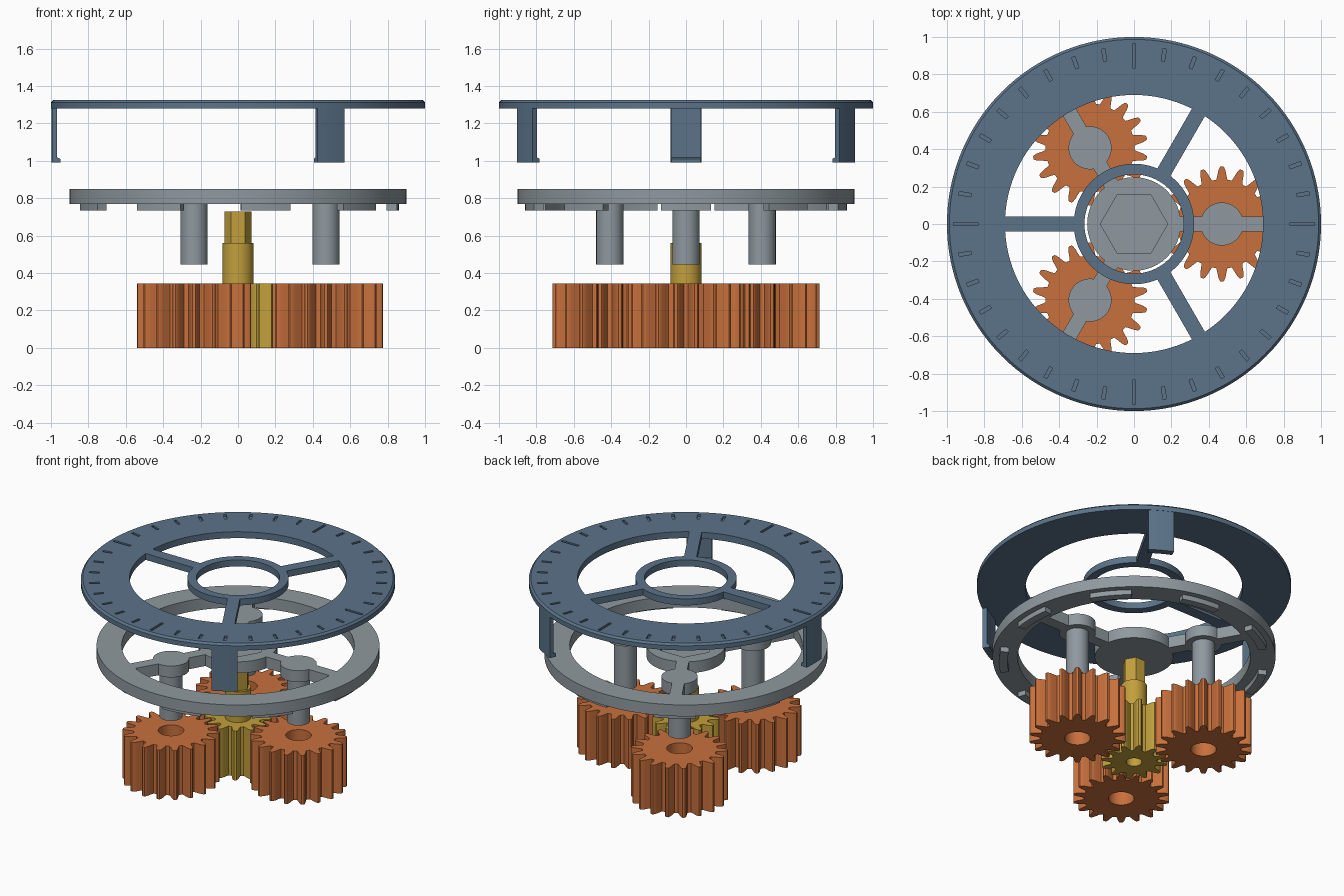
import bpy, bmesh
from math import sin, cos, pi, radians, tau
from mathutils import Matrix

if "Cube" in bpy.data.objects:
    bpy.data.objects.remove(bpy.data.objects["Cube"], do_unlink=True)


def material(name, hex_code):
    srgb = [int(hex_code[i:i + 2], 16) / 255 for i in (0, 2, 4)]
    col = [c / 12.92 if c < 0.04 else ((c + 0.055) / 1.055) ** 2.4 for c in srgb] + [1]
    m = bpy.data.materials.new(name)
    m.use_nodes = True
    m.diffuse_color = col
    m.node_tree.nodes["Principled BSDF"].inputs["Base Color"].default_value = col
    return m


BLUE = material("slate blue", "5b7389")
GREY = material("steel grey", "8f999f")
ORANGE = material("copper orange", "c8703c")
GOLD = material("brass gold", "c2a03c")
THIRDS = [0, tau / 3, 2 * tau / 3]
ORBIT = 0.47


def finish(name, bm, mat):
    bmesh.ops.recalc_face_normals(bm, faces=bm.faces)
    me = bpy.data.meshes.new(name)
    bm.to_mesh(me)
    bm.free()
    me.materials.append(mat)
    ob = bpy.data.objects.new(name, me)
    bpy.context.collection.objects.link(ob)
    return ob


def smooth(ob):
    bpy.ops.object.select_all(action='DESELECT')
    ob.select_set(True)
    bpy.context.view_layer.objects.active = ob
    bpy.ops.object.shade_smooth_by_angle(angle=radians(30))
    return ob


def combine(base, others, op='UNION'):
    """Boolean the other parts into the base and remove them."""
    bpy.context.view_layer.objects.active = base
    for o in others:
        mod = base.modifiers.new("join", 'BOOLEAN')
        mod.operation, mod.object, mod.solver = op, o, 'EXACT'
        bpy.ops.object.modifier_apply(modifier=mod.name)
        bpy.data.objects.remove(o, do_unlink=True)
    return base


def lathe(name, profile, mat, mid=0, half=pi, segs=96):
    """Sweep a closed (r, z) profile round z, fully or over an arc."""
    bm = bmesh.new()
    full = half >= pi
    rows = []
    for i in range(segs if full else segs + 1):
        a = mid - half + 2 * half * i / segs
        rows.append([bm.verts.new((r * cos(a), r * sin(a), z)) for r, z in profile])
    n = len(profile)
    for i in range(segs):
        a, b = rows[i], rows[(i + 1) % len(rows)]
        for j in range(n):
            k = (j + 1) % n
            bm.faces.new((a[j], a[k], b[k], b[j]))
    if not full:
        bm.faces.new(rows[0])
        bm.faces.new(rows[-1])
    return finish(name, bm, mat)


def band(r0, r1, z0, z1):
    return [(r0, z0), (r1, z0), (r1, z1), (r0, z1)]


def rod(name, r, z0, z1, mat, at=(0, 0), segs=48):
    bm = bmesh.new()
    bmesh.ops.create_cone(bm, cap_ends=True, segments=segs, radius1=r, radius2=r, depth=z1 - z0,
                          matrix=Matrix.Translation((*at, (z0 + z1) / 2)) @ Matrix.Rotation(pi / 2, 4, 'Z'))
    return finish(name, bm, mat)


def bar(name, r0, r1, width, z0, z1, angle, mat):
    """Box lying along a radius."""
    bm = bmesh.new()
    bmesh.ops.create_cube(bm, size=1, matrix=Matrix.Rotation(angle, 4, 'Z')
                          @ Matrix.Translation(((r0 + r1) / 2, 0, (z0 + z1) / 2))
                          @ Matrix.Diagonal((r1 - r0, width, z1 - z0, 1)))
    return finish(name, bm, mat)


def gear(name, teeth, root, tip, height, mat, at=(0, 0), phase=0):
    bm = bmesh.new()
    flank = [(0, 0.36), (0.3, 0.27), (0.65, 0.20), (0.92, 0.12), (1, 0.07)]
    shape = [(h, -w) for h, w in flank] + [(h, w) for h, w in reversed(flank)]
    loop = []
    for t in range(teeth):
        for h, w in shape:
            a = phase + tau * (t + w) / teeth
            r = root + (tip - root) * h
            loop.append(bm.verts.new((at[0] + r * cos(a), at[1] + r * sin(a), 0)))
    base = bm.faces.new(loop)
    top = bmesh.ops.extrude_face_region(bm, geom=[base])["geom"]
    bmesh.ops.translate(bm, vec=(0, 0, height), verts=[v for v in top if isinstance(v, bmesh.types.BMVert)])
    return finish(name, bm, mat)


# Planet gears with through bores
for i, a in enumerate(THIRDS):
    at = (ORBIT * cos(a), ORBIT * sin(a))
    g = gear(f"planet_gear_{i + 1}", 18, 0.238, 0.308, 0.345, ORANGE, at, tau / 36)
    smooth(combine(g, [rod("bore", 0.082, -0.1, 0.5, ORANGE, at)], 'DIFFERENCE'))

# Sun gear with stepped shaft and a blind socket underneath
sun = gear("sun_gear", 12, 0.148, 0.212, 0.345, GOLD)
combine(sun, [rod("shaft", 0.082, 0.3, 0.56, GOLD), rod("hex_end", 0.073, 0.5, 0.73, GOLD, segs=6)])
smooth(combine(sun, [rod("socket", 0.05, -0.1, 0.2, GOLD)], 'DIFFERENCE'))

# Carrier: outer ring, hub, arms, bosses and pins in one piece
carrier = lathe("carrier", band(0.74, 0.9, 0.77, 0.85), GREY)
parts = [rod("hub", 0.25, 0.77, 0.85, GREY, segs=96)]
for a in THIRDS:
    at = (ORBIT * cos(a), ORBIT * sin(a))
    parts += [bar("arm", 0.2, 0.78, 0.08, 0.77, 0.85, a, GREY),
              rod("boss", 0.115, 0.77, 0.85, GREY, at),
              rod("pin", 0.073, 0.445, 0.8, GREY, at)]
combine(carrier, parts)
smooth(combine(carrier, [rod("hex_pocket", 0.18, 0.80, 0.9, GREY, segs=6)], 'DIFFERENCE'))

# Ratchet lugs under the carrier ring
for i in range(9):
    smooth(lathe(f"ratchet_lug_{i + 1}", band(0.805, 0.86, 0.735, 0.775), GREY, tau * i / 9, radians(9), 8))

# Dial: chamfered rim, hub ring and three spokes
dial = lathe("dial", [(0.69, 1.28), (1, 1.28), (1, 1.312), (0.987, 1.325), (0.69, 1.325)], BLUE, segs=128)
spokes = [a + pi / 3 for a in THIRDS]
combine(dial, [lathe("hub_ring", band(0.265, 0.322, 1.28, 1.325), BLUE)]
        + [bar("spoke", 0.3, 0.75, 0.08, 1.28, 1.325, a, BLUE) for a in spokes])

# Scale marks, longer at the quarter turns
marks = []
for i in range(36):
    inner, outer = (0.835, 0.965) if i % 9 == 0 else (0.885, 0.95)
    marks.append(bar("mark", inner, outer, 0.018, 1.313, 1.35, tau * i / 36, BLUE))
smooth(combine(dial, marks, 'DIFFERENCE'))

# Snap clips hanging from the rim, each with an inward hook
CLIP = [(0.952, 0.99), (0.998, 0.99), (0.998, 1.285), (0.97, 1.285), (0.97, 1.018), (0.952, 1.01)]
for i, a in enumerate(spokes):
    smooth(lathe(f"snap_clip_{i + 1}", CLIP, BLUE, a, radians(4.75), 6))
